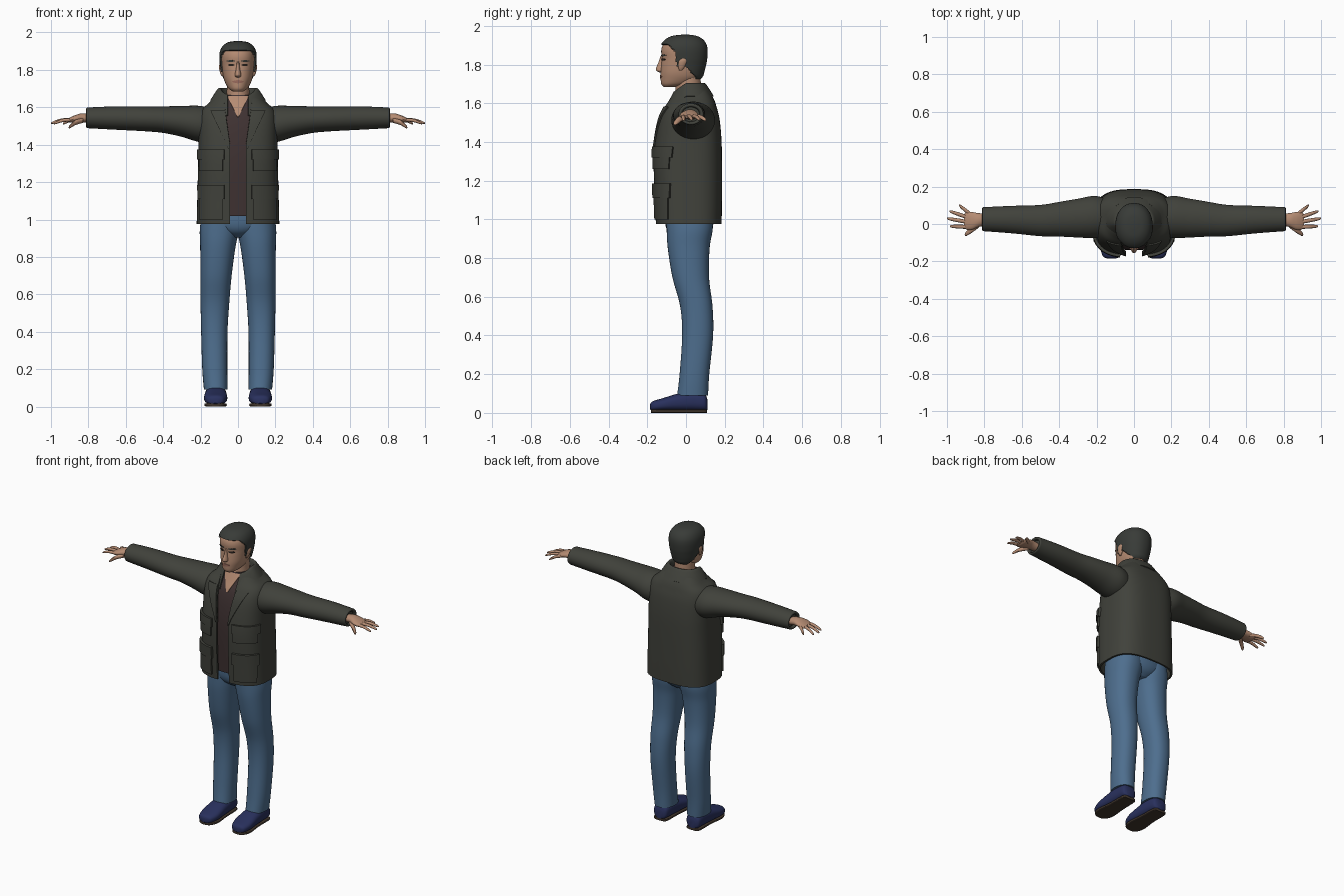
import bpy, bmesh
from math import sin, cos, asin, pi, radians
from mathutils import Vector

cube = bpy.data.objects.get("Cube")
if cube:
    bpy.data.objects.remove(cube, do_unlink=True)


def material(name, r, g, b):
    m = bpy.data.materials.new(name)
    m.use_nodes = True
    m.diffuse_color = (r, g, b, 1)
    node = next(n for n in m.node_tree.nodes if n.type == 'BSDF_PRINCIPLED')
    node.inputs["Base Color"].default_value = (r, g, b, 1)
    node.inputs["Roughness"].default_value = .8
    return m


JACKET = material("dark olive cloth", .052, .054, .044)
JEANS = material("blue denim", .076, .156, .27)
SHIRT = material("dark maroon cloth", .05, .032, .032)
SKIN = material("skin", .46, .26, .17)
HAIR = material("dark hair", .04, .044, .039)
SHOE = material("navy leather", .022, .03, .11)
SOLE = material("dark brown rubber", .05, .035, .025)
LIP = material("lip", .33, .15, .11)
EYE = material("dark eye", .02, .015, .012)
parts = []


def make(name, verts, faces, mat, pair=False, thick=0.0):
    """Make one object, or a left and right pair; thick turns a sheet into a slab."""
    for side in ((1, -1) if pair else (1,)):
        prefix = {1: "left_", -1: "right_"}[side] if pair else ""
        mesh = bpy.data.meshes.new(prefix + name)
        mesh.from_pydata([(v[0] * side, v[1], v[2]) for v in verts], [], faces)
        bm = bmesh.new()
        bm.from_mesh(mesh)
        loose = [v for v in bm.verts if not v.link_faces]
        bmesh.ops.delete(bm, geom=loose, context='VERTS')
        bmesh.ops.recalc_face_normals(bm, faces=bm.faces)
        bm.to_mesh(mesh)
        bm.free()
        mesh.materials.append(mat)
        ob = bpy.data.objects.new(prefix + name, mesh)
        bpy.context.collection.objects.link(ob)
        if thick:
            mod = ob.modifiers.new("thickness", 'SOLIDIFY')
            mod.thickness, mod.offset = thick, 0
            bpy.context.view_layer.update()
            graph = bpy.context.evaluated_depsgraph_get()
            solid = bpy.data.meshes.new_from_object(ob.evaluated_get(graph))
            ob.modifiers.clear()
            ob.data = solid
        parts.append(ob)


def smooth(rows, k=6):
    """Resample the sections with a Catmull-Rom spline."""
    out, last = [], len(rows) - 1
    for i in range(last):
        a, b, c, d = (rows[min(max(i + j, 0), last)] for j in (-1, 0, 1, 2))
        for s in range(k):
            t = s / k
            out.append([.5 * (2 * q + (r - p) * t + (2 * p - 5 * q + 4 * r - w) * t * t
                              + (3 * q - p - 3 * r + w) * t ** 3)
                        for p, q, r, w in zip(a, b, c, d)])
    return out + [list(rows[-1])]


def sym(rows):
    return smooth([(z, -rx, rx, y0, y1) for z, rx, y0, y1 in rows])


def power(v, e):
    return abs(v) ** e * (1 if v >= 0 else -1)


def loft(name, rows, mat, axis=2, e=1.0, n=40, gap=None, keep=None, warp=None, **kw):
    """Skin rounded sections (position, low, high, low, high) along an axis."""
    i, j = [a for a in range(3) if a != axis]
    verts = []
    for pos, a0, a1, b0, b1 in rows:
        ra, rb = (a1 - a0) / 2, (b1 - b0) / 2
        start = asin(min(1, gap(pos) / ra) ** (1 / e)) if gap else 0
        for s in range(n):
            ang = start + (2 * pi - 2 * start) * s / (n - 1 if gap else n)
            p = Vector((0, 0, 0))
            p[axis] = pos
            p[i] = (a0 + a1) / 2 + ra * power(sin(ang), e)
            p[j] = (b0 + b1) / 2 - rb * power(cos(ang), e)
            verts.append(warp(p) if warp else p)
    faces = [(r * n + s, r * n + (s + 1) % n, (r + 1) * n + (s + 1) % n, (r + 1) * n + s)
             for r in range(len(rows) - 1) for s in range(n - 1 if gap else n)]
    if not gap:
        faces += [tuple(range(n)), tuple(range(len(verts) - n, len(verts)))]
    if keep:
        faces = [f for f in faces if keep(sum((verts[v] for v in f), Vector()) / len(f))]
    make(name, verts, faces, mat, **kw)


def patch(name, rows, e, z0, z1, xa, xb, mat, off, thick, pair=True, nz=10, nx=12):
    """A thin plate that follows the front of a lofted body."""
    verts = []
    for u in range(nz + 1):
        t = u / nz
        z = z0 + (z1 - z0) * t
        lo, hi = next(((a, b) for a, b in zip(rows, rows[1:]) if a[0] <= z <= b[0]), rows[-2:])
        f = (z - lo[0]) / (hi[0] - lo[0])
        _, _, rx, y0, y1 = [p + (q - p) * f for p, q in zip(lo, hi)]
        ry, cy = (y1 - y0) / 2, (y0 + y1) / 2
        for v in range(nx + 1):
            x = xa(t) + (xb(t) - xa(t)) * v / nx
            ang = asin(min(.999, abs(x) / rx) ** (1 / e))
            y = -ry * cos(ang) ** e
            out = Vector((x / rx ** 2, y / ry ** 2, 0)).normalized() * off
            verts.append(Vector((x, cy + y, z)) + out)
    w = nx + 1
    faces = [(u * w + v, u * w + v + 1, (u + 1) * w + v + 1, (u + 1) * w + v)
             for u in range(nz) for v in range(nx)]
    make(name, verts, faces, mat, pair=pair, thick=thick)


# Jacket body, open down the front
def opening(z):
    return .042 + .035 * max(0, min(1, (z - 1.4) / .25))


BODY_E = .68
body = sym([(.975, .215, -.15, .178), (1.1, .212, -.155, .18), (1.3, .207, -.162, .18),
            (1.42, .205, -.152, .177), (1.52, .203, -.132, .167), (1.58, .19, -.105, .152),
            (1.62, .15, -.08, .138), (1.66, .112, -.055, .115)])
loft("jacket_body", body, JACKET, e=BODY_E, n=72, gap=opening, thick=.012)
collar = sym([(1.635, .145, -.12, .14), (1.675, .12, -.09, .115), (1.7, .1, -.065, .095),
              (1.68, .09, -.055, .085), (1.64, .088, -.05, .08)])
loft("jacket_collar", collar, JACKET, e=.9, n=48, gap=lambda z: .055, thick=.008,
     warp=lambda p: Vector((p.x, p.y, p.z + .7 * min(0, p.y))))
patch("lapel", body, BODY_E, 1.36, 1.58, lambda t: opening(1.36 + .22 * t),
      lambda t: opening(1.36 + .22 * t) + .004 + .07 * t, JACKET, .008, .012)

# Pockets with flaps
for label, low, flap, top in (("chest", 1.26, 1.32, 1.375), ("lower", 1., 1.11, 1.185)):
    patch(label + "_pocket", body, BODY_E, low, top - .01, lambda t: .078, lambda t: .196,
          JACKET, .008, .016)
    patch(label + "_pocket_flap", body, BODY_E, flap, top, lambda t: .07, lambda t: .2,
          JACKET, .013, .016)

# Sleeves and cuffs
loft("sleeve", smooth([(.13, -.06, .13, 1.41, 1.595), (.21, -.075, .15, 1.415, 1.608),
                       (.3, -.072, .135, 1.442, 1.607), (.4, -.067, .118, 1.463, 1.605),
                       (.5, -.065, .102, 1.472, 1.605), (.65, -.05, .097, 1.48, 1.605),
                       (.78, -.04, .091, 1.487, 1.6), (.808, -.037, .089, 1.49, 1.597),
                       (.81, -.025, .077, 1.5, 1.585), (.795, -.02, .07, 1.505, 1.58)]),
     JACKET, axis=0, pair=True)

# Shirt with a V neck
shirt = sym([(1.02, .18, -.128, .13), (1.3, .18, -.14, .14), (1.45, .175, -.132, .135),
             (1.55, .16, -.112, .125), (1.61, .12, -.082, .105), (1.665, .085, -.055, .08)])
loft("shirt", shirt, SHIRT, e=.8, n=48)
patch("neckline", shirt, .8, 1.55, 1.66, lambda t: -.004 - .052 * t,
      lambda t: .004 + .052 * t, SKIN, .003, .005, pair=False)

# Jeans
loft("jeans_hips", sym([(.905, .06, -.05, .09), (.935, .14, -.09, .125), (.98, .195, -.108, .142),
                        (1.06, .19, -.11, .14)]), JEANS)
loft("jeans_leg", smooth([(.09, .056, .182, -.046, .114), (.2, .057, .191, -.033, .12),
                          (.4, .056, .197, -.02, .14), (.55, .047, .2, -.03, .137),
                          (.7, .034, .201, -.07, .119), (.85, .014, .202, -.094, .122),
                          (.95, -.005, .204, -.1, .138), (1.04, 0, .19, -.1, .138)]),
     JEANS, e=.9, pair=True)

# Shoes
loft("shoe", smooth([(-.185, .1, .14, .018, .045), (-.172, .076, .166, .01, .06),
                     (-.12, .058, .181, .01, .076), (-.04, .06, .178, .01, .1),
                     (.04, .064, .174, .01, .112), (.095, .072, .168, .01, .1),
                     (.11, .092, .148, .015, .07)]), SHOE, axis=1, e=.8, pair=True)
loft("shoe_sole", smooth([(-.182, .098, .142, 0, .02), (-.168, .076, .166, 0, .02),
                          (-.12, .06, .18, 0, .018), (-.02, .068, .17, 0, .018),
                          (.09, .072, .168, 0, .018), (.108, .09, .15, 0, .018)]),
     SOLE, axis=1, e=.4, pair=True)

# Hands: palm, four fingers and a thumb
loft("palm", smooth([(.78, -.005, .055, 1.512, 1.56), (.83, -.016, .058, 1.52, 1.568),
                     (.865, -.03, .064, 1.52, 1.56), (.895, -.03, .064, 1.518, 1.547),
                     (.91, -.015, .05, 1.524, 1.538)]), SKIN, axis=0, n=24, pair=True)


def digit(name, a, b, r):
    rows = []
    for t, scale in ((0, 1), (.5, 1), (.85, .8), (.97, .5), (1, .1)):
        x, y, z = Vector(a).lerp(Vector(b), t) + Vector((0, 0, .008 * sin(pi * t)))
        rows.append((x, y - r * scale, y + r * scale, z - r * scale * .85, z + r * scale * .85))
    loft(name, smooth(rows, 3), SKIN, axis=0, n=12, pair=True)


digit("index_finger", (.88, -.016, 1.533), (.985, -.012, 1.512), .0105)
digit("middle_finger", (.88, .009, 1.534), (1, .03, 1.514), .0105)
digit("ring_finger", (.88, .032, 1.533), (.987, .069, 1.514), .0105)
digit("little_finger", (.865, .045, 1.533), (.935, .1, 1.512), .012)
digit("thumb", (.83, -.004, 1.53), (.905, -.058, 1.492), .016)

# Neck and head
loft("neck", sym([(1.58, .075, -.06, .085), (1.65, .062, -.056, .078), (1.72, .06, -.052, .076),
                  (1.78, .06, -.05, .074)]), SKIN)
skull = [(1.685, .028, -.116, -.055), (1.7, .05, -.128, .02), (1.73, .068, -.131, .072),
         (1.76, .078, -.131, .085), (1.8, .084, -.128, .095), (1.83, .088, -.125, .1),
         (1.87, .09, -.128, .102), (1.9, .085, -.12, .096), (1.925, .07, -.098, .078),
         (1.941, .045, -.065, .048), (1.947, .012, -.02, .012)]
head = sym(skull)
loft("head", head, SKIN, e=.92, n=48)
loft("nose", sym([(1.845, .007, -.131, -.1), (1.81, .01, -.143, -.1), (1.78, .016, -.155, -.1),
                  (1.768, .017, -.153, -.1), (1.76, .01, -.138, -.1)]), SKIN, n=20)
loft("ear", smooth([(1.768, .078, .088, -.034, -.022), (1.785, .078, .096, -.04, -.008),
                    (1.815, .078, .102, -.04, .005), (1.832, .078, .098, -.03, .002),
                    (1.838, .08, .088, -.022, -.01)]), SKIN, n=20, pair=True)


# Short hair, cut along the hairline
def hairline(c):
    if c.z > 1.905:
        return True
    if c.z > 1.79:
        return c.y > -.05 - .9 * max(0, c.z - 1.86)
    return c.z > 1.715 and c.y > .9 * (1.79 - c.z)


loft("hair", sym([(z + .003, rx + .006, y0 - .005, y1 + .006) for z, rx, y0, y1 in skull]),
     HAIR, e=.92, n=80, keep=hairline, thick=.008)


# Face details
def almond(name, z0, z1, mid, half, mat, pair=True):
    patch(name, head, .92, z0, z1, lambda t: mid - .003 - half * sin(pi * t) ** .7,
          lambda t: mid + .003 + half * sin(pi * t) ** .7, mat, .002, .004, pair=pair)


almond("eye", 1.82, 1.832, .035, .014, EYE)
almond("eyebrow", 1.843, 1.852, .037, .02, HAIR)
almond("lips", 1.729, 1.745, 0, .026, LIP, pair=False)

# Smooth shading with crisp folds
bpy.ops.object.select_all(action='DESELECT')
for ob in parts:
    ob.select_set(True)
bpy.context.view_layer.objects.active = parts[0]
bpy.ops.object.shade_smooth_by_angle(angle=radians(40))
